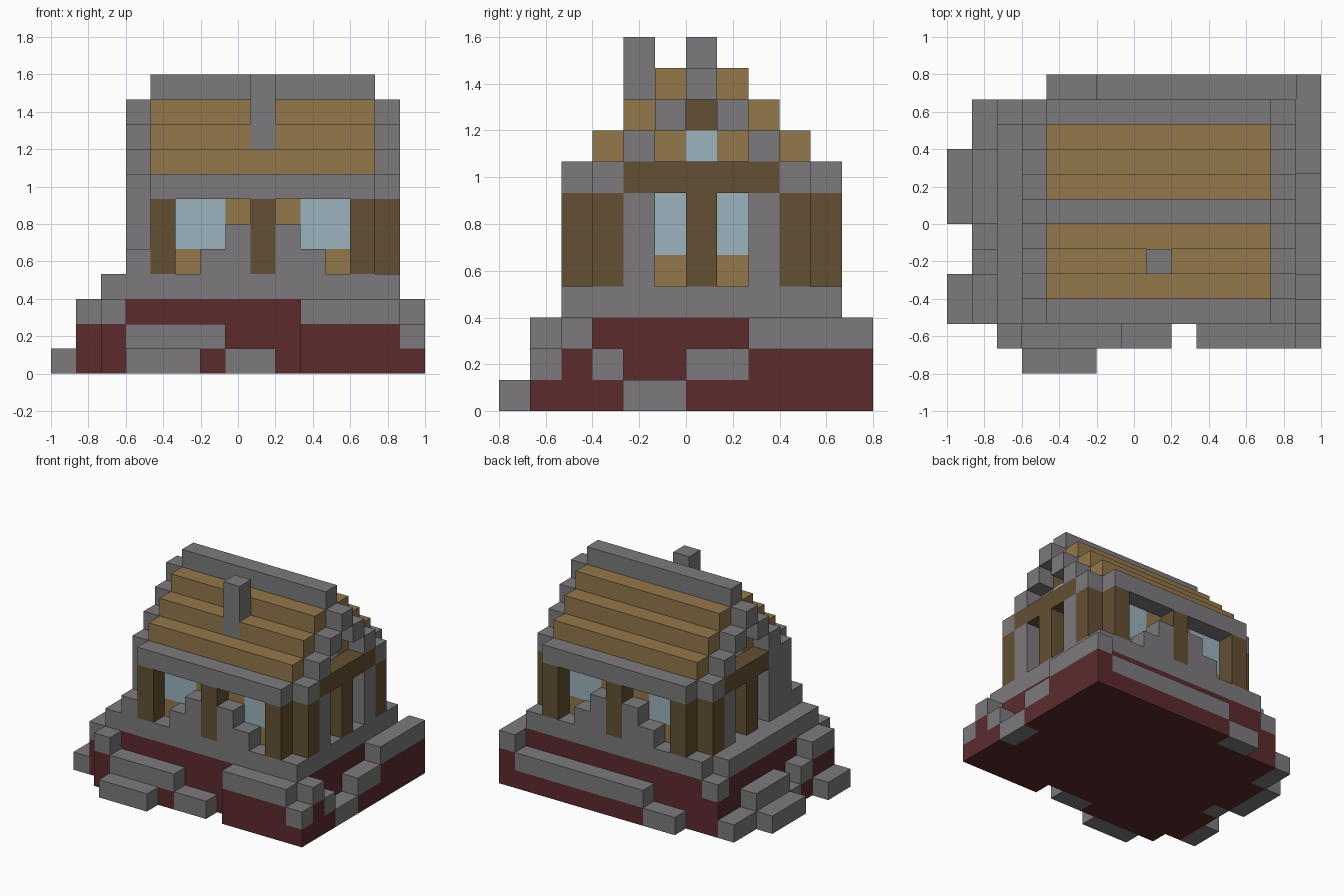
import bpy
import bmesh
from mathutils import Vector

if "Cube" in bpy.data.objects:
    bpy.data.objects.remove(bpy.data.objects["Cube"], do_unlink=True)

CELL = 2 / 15
ORIGIN = Vector((-1, -0.8, 0))

PALETTE = {
    "stone": (0.205, 0.195, 0.205),
    "light_wood": (0.292, 0.184, 0.07),
    "dark_wood": (0.127, 0.08, 0.033),
    "glass": (0.332, 0.45, 0.508),
    "red_earth": (0.107, 0.024, 0.026),
}


def make_material(name, rgb):
    mat = bpy.data.materials.new(name)
    mat.use_nodes = True
    mat.diffuse_color = (*rgb, 1)
    mat.node_tree.nodes["Principled BSDF"].inputs["Base Color"].default_value = (*rgb, 1)
    return mat


materials = {name: make_material(name, rgb) for name, rgb in PALETTE.items()}
grid = {}  # cell -> (part name, colour name); later blocks replace earlier ones


def span(value):
    """A single cell index or an inclusive (first, last) pair."""
    first, last = value if isinstance(value, tuple) else (value, value)
    return range(first, last + 1)


def block(part, colour, x, y, z):
    for i in span(x):
        for j in span(y):
            for k in span(z):
                grid[i, j, k] = (part, colour)


def ledge(x, y, height):
    """Earth column capped by one course of stone."""
    if height > 1:
        block("earth_base", "red_earth", x, y, (0, height - 2))
    block("base_stones", "stone", x, y, height - 1)


# Earth base and the stone platform on it
block("earth_base", "red_earth", (2, 13), (2, 10), (0, 2))
block("platform", "stone", (2, 13), (2, 10), 3)
del grid[2, 10, 3]
ledge(2, 10, 3)

# Broken stone ledges: front
ledge((3, 5), 0, 1)
ledge(2, 1, 3)
ledge((3, 6), 1, 2)
ledge((7, 8), 1, 1)
ledge((10, 13), 1, 3)
ledge(14, 1, 2)
# left side (+x)
ledge(14, 2, 3)
ledge(14, 3, 2)
ledge(14, (4, 5), 1)
ledge(14, (6, 7), 2)
ledge(14, (8, 11), 3)
# back
ledge((6, 13), 11, 2)
ledge((4, 5), 11, 1)
# right side (-x)
ledge(1, (2, 3), 3)
ledge(1, 4, 2)
ledge(1, 5, 1)
ledge(1, (6, 8), 2)
ledge(1, (9, 10), 1)
ledge(0, (2, 3), 1)
ledge(0, (6, 8), 1)

# House core and stepped roof
WALL = (4, 6)
block("plank_walls", "light_wood", (4, 12), (3, 9), (4, 7))
for step in range(3):
    block("roof", "light_wood", (4, 12), (3 + step, 9 - step), 8 + step)
block("ridge", "stone", (4, 12), 6, 11)

# Front and back: windows, posts, eaves and rubble
for inner, outer in ((3, 2), (9, 10)):
    for x in ((5, 6), (10, 11)):
        block("long_windows", "glass", x, inner, (5, 6))
    for x in (4, 8, 12):
        block("long_posts", "dark_wood", x, outer, WALL)
    block("eaves", "stone", (4, 12), outer, 7)
    for x, top in ((6, 4), (7, 5), (9, 5), (10, 4)):
        block("wall_rubble", "stone", x, outer, (4, top))
block("wall_rubble", "stone", 3, 2, 4)

# Gable ends
for inner, outer in ((12, 13), (4, 3)):
    for y in (5, 7):
        block("gable_windows", "glass", inner, y, (5, 6))
    block("attic_window", "glass", inner, 6, 8)
    block("attic_lintel", "dark_wood", inner, 6, 9)
    block("gable_beam", "dark_wood", outer, (4, 8), 7)
    for y in (3, 6, 9):
        block("gable_posts", "dark_wood", outer, y, WALL)
    for y in (4, 8):
        block("gable_pillars", "stone", outer, y, WALL)
    for y in (3, 9):
        block("gable_trim", "stone", outer, y, 7)
    for step in range(3):
        for y in (4 + step, 8 - step):
            block("gable_trim", "stone", outer, y, 8 + step)
block("gable_pillars", "stone", 3, (3, 4), (4, 7))

# Chimney
block("chimney", "stone", 8, 4, (9, 11))


def build_part(part):
    """Mesh of the part's outward cell sides, with flat areas merged."""
    bm = bmesh.new()
    corners = {}

    def vert(point):
        key = tuple(round(c) for c in point)
        if key not in corners:
            corners[key] = bm.verts.new(ORIGIN + Vector(key) * CELL)
        return corners[key]

    colour = None
    for cell, (owner, cell_colour) in grid.items():
        if owner != part:
            continue
        colour = cell_colour
        for axis in range(3):
            for sign in (0, 1):
                near = list(cell)
                near[axis] += 2 * sign - 1
                if tuple(near) in grid:
                    continue
                u, v, n = Vector((0, 0, 0)), Vector((0, 0, 0)), Vector((0, 0, 0))
                n[axis], u[(axis + 1) % 3], v[(axis + 2) % 3] = sign, 1, 1
                base = Vector(cell) + n
                quad = [base, base + u, base + u + v, base + v]
                if not sign:
                    quad.reverse()
                bm.faces.new([vert(p) for p in quad])
    bmesh.ops.dissolve_limit(bm, angle_limit=0.01, verts=bm.verts, edges=bm.edges)
    mesh = bpy.data.meshes.new(part)
    bm.to_mesh(mesh)
    bm.free()
    mesh.materials.append(materials[colour])
    bpy.context.collection.objects.link(bpy.data.objects.new(part, mesh))


for part in sorted({owner for owner, _ in grid.values()}):
    build_part(part)
